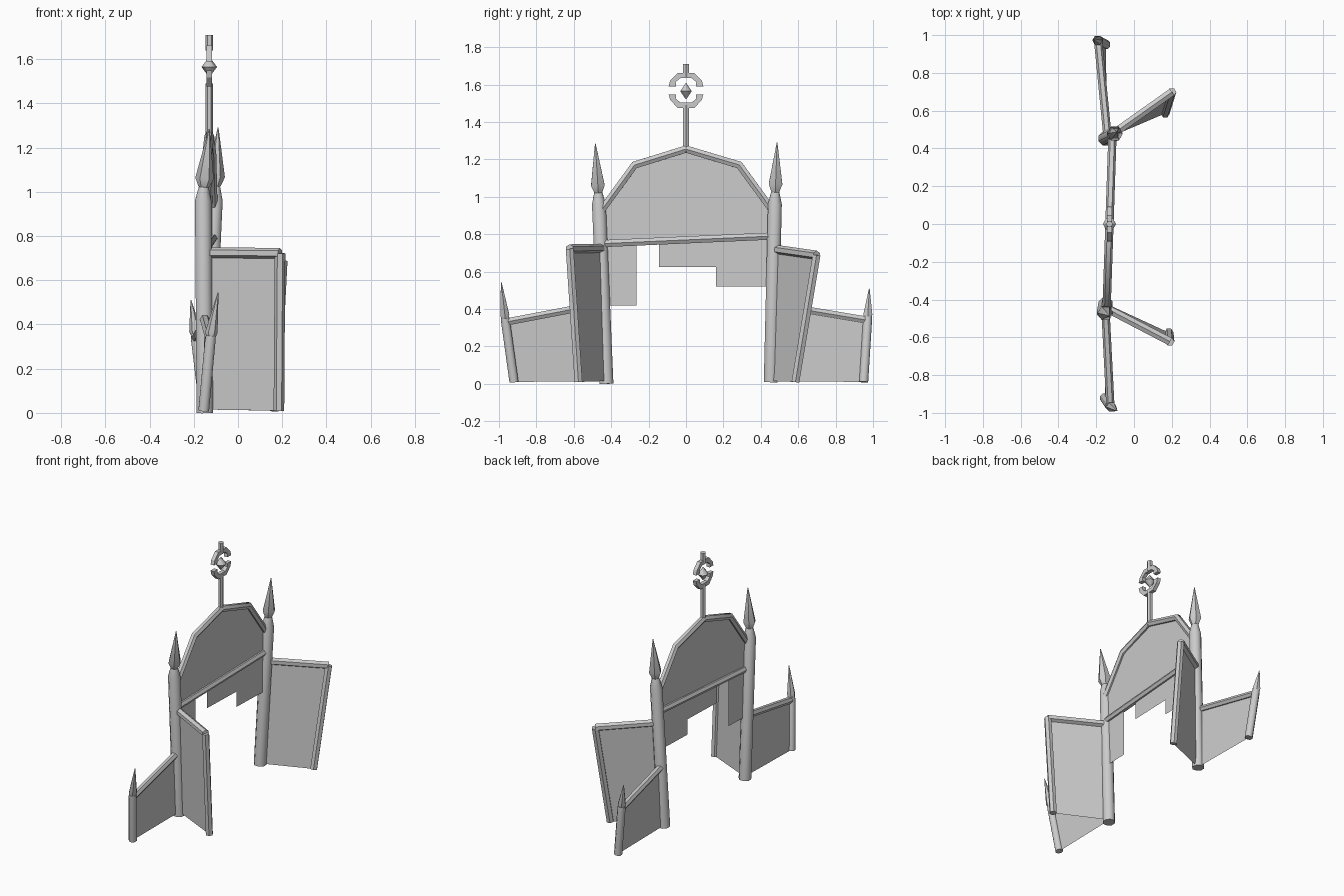
import bpy, bmesh, math
from mathutils import Vector

cube = bpy.data.objects.get("Cube")
if cube:
    bpy.data.objects.remove(cube, do_unlink=True)

grey = bpy.data.materials.new("plain grey")
grey.use_nodes = True
COLOUR = (0.6, 0.6, 0.6, 1)
grey.diffuse_color = COLOUR
grey.node_tree.nodes["Principled BSDF"].inputs["Base Color"].default_value = COLOUR


def finish(name, bm, smooth=False, closed=True):
    if closed:
        bmesh.ops.recalc_face_normals(bm, faces=bm.faces)
    mesh = bpy.data.meshes.new(name)
    bm.to_mesh(mesh)
    bm.free()
    mesh.materials.append(grey)
    ob = bpy.data.objects.new(name, mesh)
    bpy.context.collection.objects.link(ob)
    if smooth:
        bpy.ops.object.select_all(action='DESELECT')
        ob.select_set(True)
        bpy.context.view_layer.objects.active = ob
        bpy.ops.object.shade_smooth_by_angle(angle=math.radians(50))
    return ob


def tube(name, points, radii, sides=8):
    """Round bar through the points, with mitred joints."""
    pts = [Vector(p) for p in points]
    bm = bmesh.new()
    rings = []
    for i, p in enumerate(pts):
        before = (p - pts[i - 1]).normalized() if i else None
        after = (pts[i + 1] - p).normalized() if i < len(pts) - 1 else None
        along = ((before or after) + (after or before)).normalized()
        ref = Vector((1, 0, 0)) if abs(along.x) < 0.8 else Vector((0, 0, 1))
        u = along.cross(ref).normalized()
        v = along.cross(u)
        stretch = 1 / along.dot(after or before)
        ring = []
        for k in range(sides):
            a = 2 * math.pi * (k + 0.5) / sides
            ring.append(bm.verts.new(p + radii[i] * (u * math.cos(a) * stretch + v * math.sin(a))))
        rings.append(ring)
    for low, high in zip(rings, rings[1:]):
        for k in range(sides):
            n = (k + 1) % sides
            bm.faces.new((low[k], low[n], high[n], high[k]))
    bm.faces.new(rings[0][::-1])
    bm.faces.new(rings[-1])
    return finish(name, bm, True)


def bar(name, a, b, r, sides=8):
    return tube(name, [a, b], [r, r], sides)


def panel(name, corners):
    bm = bmesh.new()
    bm.faces.new([bm.verts.new(c) for c in corners])
    bm.normal_update()
    return finish(name, bm, closed=False)


def arch_x(y):
    return -0.13 + 0.034 * y


def in_arch(outline):
    return [(arch_x(y), y, z) for y, z in outline]


def spiked_post(name, base, shoulder, tip, r, neck, head_rise):
    """Leaning shaft with a pinched neck and a long pointed head."""
    base, shoulder, tip = map(Vector, (base, shoulder, tip))
    head = shoulder.lerp(tip, head_rise)
    pinch = shoulder.lerp(tip, head_rise * 0.45)
    shaft_end = base.lerp(shoulder, 0.97)
    tube(name, [base, shaft_end, pinch], [r, r, neck], 8)
    tube(name + "_spike", [pinch, head, tip], [neck, r * 1.05, 0.002], 6)


# Main gateway posts
spiked_post("right_main_post", (-0.15, -0.425, 0), (-0.158, -0.467, 0.99),
            (-0.13, -0.485, 1.285), 0.04, 0.024, 0.24)
spiked_post("left_main_post", (-0.15, 0.453, 0.01), (-0.105, 0.476, 0.99),
            (-0.09, 0.487, 1.29), 0.04, 0.024, 0.26)

# Arch bars, cross beam and panels
arch = [(-0.45, 0.93), (-0.275, 1.17), (0, 1.255), (0.285, 1.17), (0.46, 0.93)]
tube("arch_rim", in_arch(arch), [0.022] * len(arch), 6)
bar("cross_beam", *in_arch([(-0.44, 0.75), (0.46, 0.79)]), 0.022, 6)
panel("arch_panel", in_arch([(-0.44, 0.75), (0.46, 0.79)] + arch[::-1]))
panel("hanging_panel_right", in_arch([(-0.42, 0.42), (-0.265, 0.42), (-0.265, 0.755), (-0.42, 0.75)]))
panel("hanging_panel_left", in_arch([(-0.145, 0.625), (0.16, 0.625), (0.16, 0.52),
                                     (0.45, 0.52), (0.45, 0.79), (-0.145, 0.76)]))

# Finial pole, broken ring and centre diamond
bar("finial_pole", (-0.13, 0, 1.24), (-0.13, 0, 1.49), 0.017, 6)
bar("finial_tip", (-0.13, 0, 1.64), (-0.13, 0, 1.71), 0.018, 6)
tube("finial_diamond", [(-0.13, 0, 1.522), (-0.13, 0, 1.565), (-0.13, 0, 1.608)],
     [0.003, 0.035, 0.003], 6)


def half_ring(name, z, sign):
    half = [(0.093, 0), (0.085, 0.03), (0.045, 0.072)]
    inner = [(0.03, 0.044), (0.055, 0.024), (0.053, 0)]
    mirror = lambda pts: [(-y, h) for y, h in reversed(pts)]
    outline = half + mirror(half) + mirror(inner) + inner
    bm = bmesh.new()
    face = bm.faces.new([bm.verts.new((-0.143, y, z + sign * h)) for y, h in outline])
    out = bmesh.ops.extrude_face_region(bm, geom=[face])
    moved = [g for g in out["geom"] if isinstance(g, bmesh.types.BMVert)]
    bmesh.ops.translate(bm, verts=moved, vec=(0.026, 0, 0))
    finish(name, bm)


half_ring("finial_upper_ring", 1.59, 1)
half_ring("finial_lower_ring", 1.548, -1)


# Open gate leaves: hinge side, then free side
def gate(name, hinge_low, hinge_top, free_low, free_top):
    bar(name + "_top_rail", hinge_top, free_top, 0.024, 6)
    bar(name + "_stile", free_low, free_top, 0.024, 6)
    panel(name + "_panel", [hinge_low, free_low, free_top, hinge_top])


gate("right_gate", (-0.14, -0.425, 0.015), (-0.13, -0.455, 0.725),
     (0.185, -0.575, 0.01), (0.19, -0.622, 0.722))
gate("left_gate", (-0.14, 0.455, 0.015), (-0.115, 0.475, 0.72),
     (0.165, 0.585, 0.01), (0.2, 0.698, 0.688))


# Side fence wings
def wing(name, post_low, post_top, tip, inner_low, inner_top):
    spiked_post(name + "_end_post", post_low, post_top, tip, 0.026, 0.024, 0.16)
    rail_end = Vector(post_top) - Vector((0, 0, 0.005))
    bar(name + "_rail", rail_end, inner_top, 0.022, 6)
    panel(name + "_panel", [post_low, inner_low, inner_top, rail_end])


wing("right_wing", (-0.155, -0.92, 0.01), (-0.125, -0.965, 0.335), (-0.09, -0.988, 0.545),
     (-0.15, -0.425, 0.015), (-0.152, -0.44, 0.43))
wing("left_wing", (-0.15, 0.95, 0.01), (-0.19, 0.971, 0.345), (-0.213, 0.98, 0.51),
     (-0.15, 0.455, 0.015), (-0.14, 0.46, 0.425))
